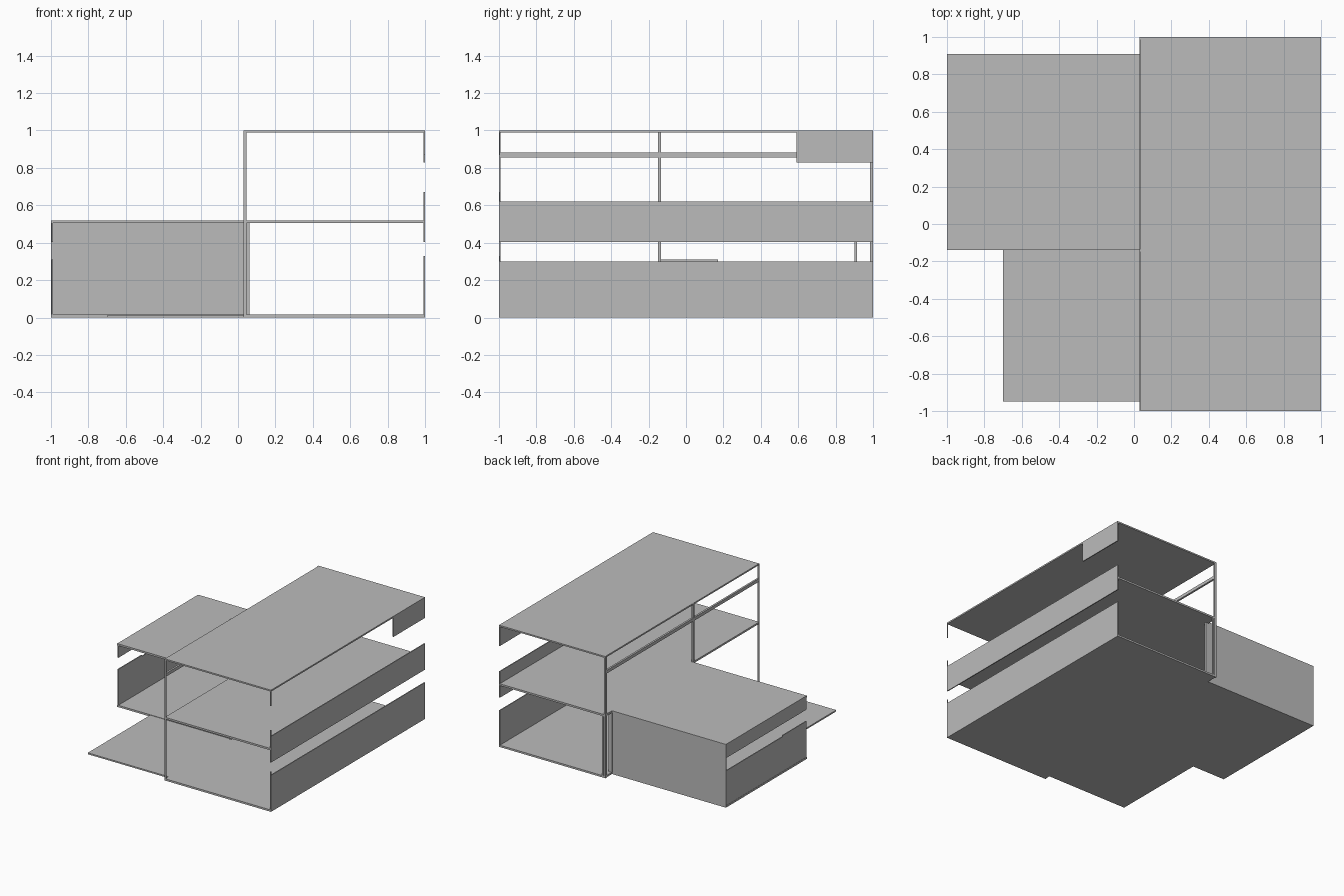
import bpy

cube = bpy.data.objects.get("Cube")
if cube:
    bpy.data.objects.remove(cube, do_unlink=True)

concrete = bpy.data.materials.new("concrete_grey")
concrete.use_nodes = True
GREY = (0.5, 0.5, 0.5, 1)
concrete.diffuse_color = GREY
concrete.node_tree.nodes["Principled BSDF"].inputs["Base Color"].default_value = GREY


def box(name, x, y, z):
    """Axis-aligned box from (min, max) ranges."""
    bpy.ops.mesh.primitive_cube_add(size=1, location=[sum(r) / 2 for r in (x, y, z)])
    ob = bpy.context.object
    ob.name = name
    ob.scale = [r[1] - r[0] for r in (x, y, z)]
    bpy.ops.object.transform_apply(location=False, rotation=False, scale=True)
    ob.data.materials.append(concrete)
    return ob


T = 0.015            # slab thickness
MID = 0.505          # underside of the middle floor
SPLIT = 0.035        # line between the tall and low wings
DEPTH = (-1, 1)
TALL = (SPLIT, 1)
LOW_X = (-1, SPLIT)
LOW_Y = (-0.14, 0.91)
OUTER = (0.992, 1)   # outer wall of the tall wing
END = (-0.998, -0.99)

# Tall wing slabs
for name, z in (("ground_floor", 0), ("middle_floor", MID), ("tall_roof", 1 - 0.012)):
    box(name, TALL, DEPTH, (z, min(z + T, 1)))

# Low wing slabs and terrace
box("low_floor", LOW_X, LOW_Y, (0, T))
box("low_roof", LOW_X, LOW_Y, (MID, MID + T))
box("terrace", (-0.7, SPLIT), (-0.95, LOW_Y[0]), (0, 0.012))

# Outer wall bands with window gaps between
box("lower_outer_wall", OUTER, DEPTH, (0, 0.30))
box("upper_outer_wall", OUTER, DEPTH, (0.405, 0.62))
box("corner_outer_wall", OUTER, (0.59, 1), (0.83, 1))

# Short jambs at the front end of the outer wall
for i, z in enumerate(((0.30, 0.33), (0.62, 0.67), (0.87, 1))):
    box(f"front_jamb_{i + 1}", OUTER, (-1, -0.995), z)

# Low wing walls
box("low_back_wall", LOW_X, (0.9, 0.91), (0, MID))
box("low_end_wall", END, LOW_Y, (0, 0.30))
box("low_end_lintel", END, LOW_Y, (0.405, MID))
box("low_end_sill", END, (-0.14, 0.17), (0.30, 0.31))

# Columns and beam along the line between the wings
for name, y in (("front", -1), ("middle", -0.15), ("back", 0.985)):
    w = 0.008 if name == "front" else 0.015
    box(f"{name}_upper_column", (0.03, 0.046), (y, y + w), (MID, 1))
    box(f"{name}_lower_column", (0.03, 0.046), (y, y + w), (0, MID))
box("back_inner_post", (0.052, 0.062), (0.985, 1), (T, MID))
box("wall_end_post", (0.03, 0.062), (0.9, 0.915), (T, MID))
box("upper_beam", (0.03, 0.046), DEPTH, (0.856, 0.882))
